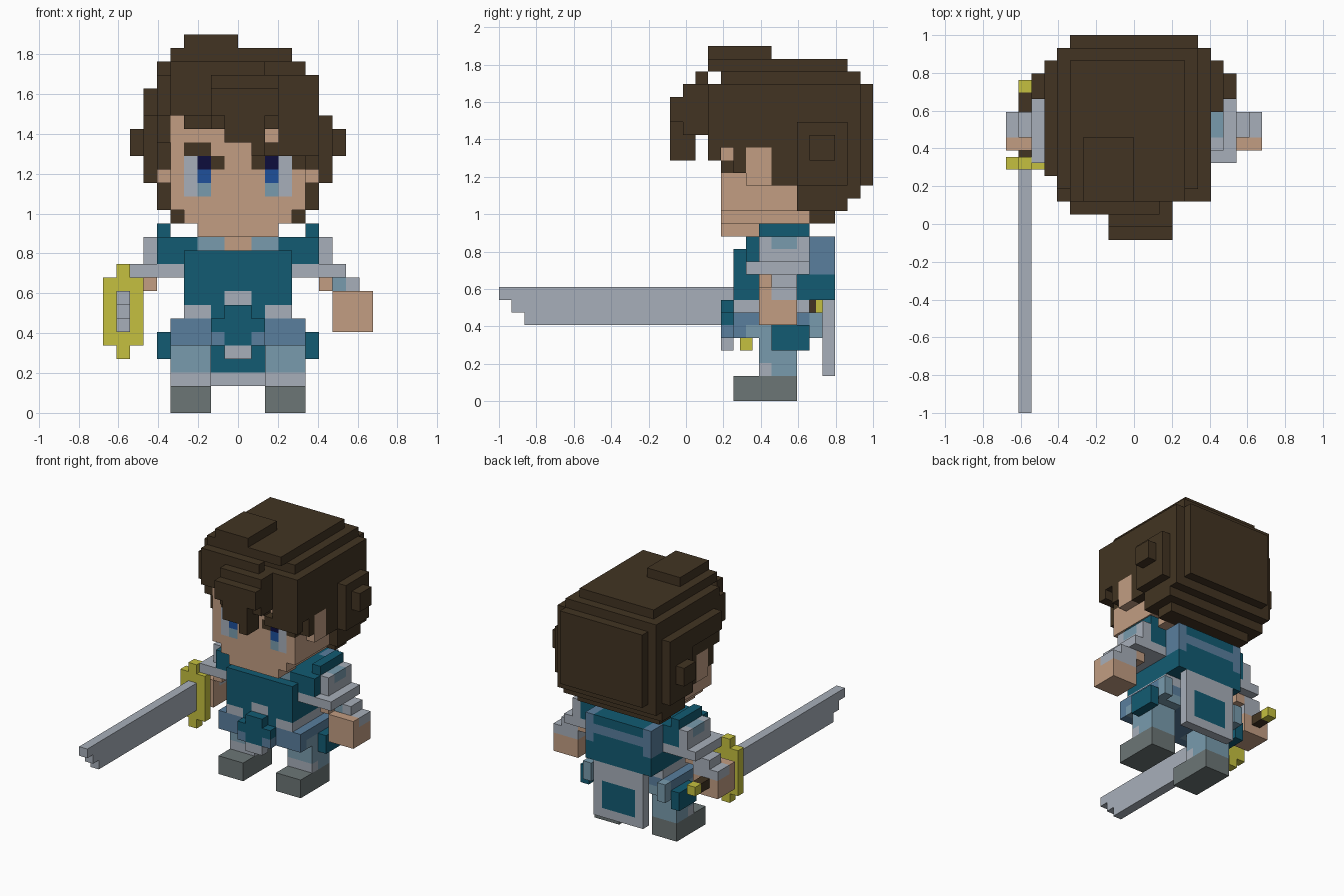
import bpy, bmesh

if "Cube" in bpy.data.objects:
    bpy.data.objects.remove(bpy.data.objects["Cube"])

U = 2 / 29.5                      # edge length of one cube cell
COLOURS = {
    "dark_brown": (0.054, 0.034, 0.016), "skin": (0.54, 0.34, 0.225),
    "teal": (0.006, 0.105, 0.17), "steel": (0.39, 0.43, 0.49),
    "pale_blue": (0.19, 0.33, 0.42), "slate_blue": (0.10, 0.21, 0.34),
    "yellow": (0.56, 0.53, 0.05), "boot_grey": (0.15, 0.18, 0.18),
    "navy": (0.004, 0.004, 0.045), "blue": (0.013, 0.08, 0.33)}
NAMES = list(COLOURS)
MATS = []
for name, rgb in COLOURS.items():
    m = bpy.data.materials.new(name)
    m.diffuse_color = (*rgb, 1)
    m.use_nodes = True
    m.node_tree.nodes["Principled BSDF"].inputs["Base Color"].default_value = m.diffuse_color
    MATS.append(m)


def cells_in(x, y, z, mirror):
    for i in range(*x):
        for j in range(*y):
            for k in range(*z):
                yield i, j, k
                if mirror:
                    yield -1 - i, j, k


def fill(grid, part, colour, x, y, z, mirror=False):
    for c in cells_in(x, y, z, mirror):
        grid[c] = (part, NAMES.index(colour))


def paint(grid, colour, x, y, z, mirror=False):
    for c in cells_in(x, y, z, mirror):
        if c in grid:
            grid[c] = (grid[c][0], NAMES.index(colour))


def build(grid, y_shift):
    """One object per part, made only of the exposed cell faces."""
    for part in sorted({p for p, _ in grid.values()}):
        bm = bmesh.new()
        for c, (p, mat) in grid.items():
            if p != part:
                continue
            for axis in range(3):
                for side in (0, 1):
                    n = list(c)
                    n[axis] += 2 * side - 1
                    if tuple(n) in grid:
                        continue
                    a, b = (axis + 1) % 3, (axis + 2) % 3
                    corners = [(0, 0), (1, 0), (1, 1), (0, 1)]
                    verts = []
                    for da, db in (corners if side else corners[::-1]):
                        q = list(c)
                        q[axis] += side
                        q[a] += da
                        q[b] += db
                        verts.append(bm.verts.new(
                            (q[0] * U, 1 - (16 - q[1] - y_shift) * U, q[2] * U)))
                    bm.faces.new(verts).material_index = mat
        bmesh.ops.remove_doubles(bm, verts=bm.verts, dist=1e-4)
        bmesh.ops.dissolve_limit(bm, angle_limit=0.01, verts=bm.verts,
                                 edges=bm.edges, delimit={'MATERIAL'})
        me = bpy.data.meshes.new(part)
        bm.to_mesh(me)
        bm.free()
        for m in MATS:
            me.materials.append(m)
        bpy.context.collection.objects.link(bpy.data.objects.new(part, me))


G = {}
# head, chin, neck, ears
fill(G, "head", "skin", (-5, 5), (4, 12), (15, 23))
fill(G, "head", "skin", (-4, 4), (4, 11), (14, 15))
fill(G, "head", "skin", (-3, 3), (4, 7), (13, 14))
fill(G, "neck", "skin", (-2, 2), (7, 10), (12, 14))
fill(G, "ears", "skin", (5, 6), (6, 8), (17, 20), True)

# hair: stepped back and sides
H = "hair"
for x, y, z in [((-5, 5), (11, 13), (14, 15)), ((-6, 6), (10, 14), (15, 16)),
                ((-6, 6), (10, 15), (16, 17)), ((-5, 5), (12, 16), (17, 25)),
                ((-6, 6), (12, 15), (17, 25))]:
    fill(G, H, "dark_brown", x, y, z)
fill(G, H, "dark_brown", (5, 6), (8, 15), (17, 25), True)
fill(G, H, "dark_brown", (5, 6), (4, 8), (20, 25), True)
fill(G, H, "dark_brown", (5, 6), (5, 6), (18, 20), True)
fill(G, H, "dark_brown", (6, 7), (10, 14), (17, 22), True)
fill(G, H, "dark_brown", (7, 8), (11, 13), (19, 21), True)
fill(G, H, "dark_brown", (-7, -6), (5, 14), (22, 24))
# hair: stepped crown
for x, y, z in [((-6, 6), (3, 15), (23, 25)), ((-5, 5), (3, 16), (23, 25)),
                ((-5, 2), (2, 3), (22, 26)), ((-6, 5), (4, 15), (25, 26)),
                ((-5, 4), (3, 14), (26, 27)), ((-4, 0), (3, 8), (27, 28))]:
    fill(G, H, "dark_brown", x, y, z)
# hair: fringe and forelock
for x, y, z in [((-6, 6), (3, 4), (22, 25)), ((-4, 6), (3, 4), (21, 22)),
                ((-1, 2), (3, 4), (20, 21)), ((3, 6), (3, 4), (20, 21)),
                ((2, 6), (3, 4), (19, 20)), ((-2, 3), (1, 3), (21, 25)),
                ((-2, 3), (0, 1), (22, 24)), ((-1, 2), (0, 2), (20, 22)),
                ((1, 2), (0, 2), (19, 20))]:
    fill(G, H, "dark_brown", x, y, z)

# brows and eyes
F = (4, 5)
paint(G, "dark_brown", (-4, -2), F, (19, 20))
paint(G, "dark_brown", (-2, -1), F, (18, 19))
paint(G, "dark_brown", (1, 2), F, (18, 19))
paint(G, "dark_brown", (4, 5), F, (18, 19))
paint(G, "steel", (3, 4), F, (16, 19), True)
paint(G, "navy", (2, 3), F, (18, 19), True)
paint(G, "blue", (2, 3), F, (17, 18), True)
paint(G, "pale_blue", (2, 3), F, (16, 17), True)

# torso with collar and belt
fill(G, "torso", "teal", (-4, 4), (5, 11), (7, 12))
fill(G, "torso", "teal", (-6, 6), (6, 11), (12, 13))
fill(G, "torso", "teal", (4, 6), (6, 11), (11, 12), True)
fill(G, "torso", "teal", (5, 6), (7, 11), (13, 14), True)
paint(G, "pale_blue", (1, 3), (6, 7), (12, 13), True)
fill(G, "neck", "skin", (-1, 1), (6, 8), (12, 14))
paint(G, "steel", (2, 4), (5, 11), (7, 8), True)
paint(G, "steel", (-1, 1), (5, 6), (8, 9))

# hips, front flap, side flaps
fill(G, "hips", "slate_blue", (-5, 5), (5, 11), (5, 7))
paint(G, "pale_blue", (2, 5), (5, 11), (5, 6), True)
paint(G, "slate_blue", (2, 5), (5, 6), (5, 6), True)
fill(G, "hips", "pale_blue", (4, 5), (11, 12), (5, 7), True)
fill(G, "front_flap", "teal", (-2, 2), (4, 5), (5, 7))
fill(G, "front_flap", "teal", (-1, 1), (4, 5), (7, 8))
fill(G, "front_flap", "steel", (-1, 1), (4, 5), (4, 5))
paint(G, "slate_blue", (1, 2), (4, 5), (5, 6), True)
fill(G, "side_flaps", "teal", (5, 6), (8, 11), (4, 6), True)

# legs and boots
fill(G, "legs", "pale_blue", (2, 5), (7, 10), (2, 5), True)
paint(G, "steel", (2, 5), (7, 8), (2, 3), True)
fill(G, "boots", "boot_grey", (2, 5), (5, 10), (0, 2), True)

# arms, cuffs and hands
fill(G, "arms", "steel", (6, 7), (7, 11), (11, 13), True)
fill(G, "arms", "steel", (4, 8), (6, 11), (10, 11), True)
paint(G, "pale_blue", (6, 7), (8, 10), (12, 13), True)
fill(G, "arms", "skin", (6, 7), (7, 10), (9, 10), True)
fill(G, "arms", "steel", (7, 9), (8, 10), (9, 10), True)
paint(G, "pale_blue", (7, 8), (8, 9), (9, 10), True)
fill(G, "hands", "skin", (7, 10), (7, 10), (6, 9), True)
paint(G, "steel", (7, 10), (8, 10), (8, 9), True)

# cape with bands and bordered tail
fill(G, "cape", "teal", (-4, 4), (11, 13), (8, 13))
paint(G, "slate_blue", (-4, 4), (11, 13), (11, 12))
paint(G, "slate_blue", (3, 4), (11, 13), (10, 13), True)
fill(G, "cape", "steel", (-3, 3), (12, 13), (2, 8))
fill(G, "cape", "teal", (-2, 2), (12, 13), (3, 6))
build(G, 0)

# sword, on its own half-shifted grid
S = {}
X = (-9, -8)
fill(S, "sword_blade", "steel", X, (-11, 7), (6, 9))
fill(S, "sword_blade", "steel", X, (-12, -11), (7, 9))
fill(S, "sword_blade", "steel", X, (-13, -12), (8, 9))
fill(S, "sword_guard", "yellow", (-10, -7), (6, 7), (5, 10))
fill(S, "sword_guard", "yellow", X, (6, 7), (4, 11))
fill(S, "sword_handle", "dark_brown", X, (7, 12), (7, 8))
fill(S, "sword_pommel", "yellow", X, (12, 13), (7, 8))
build(S, -0.5)
